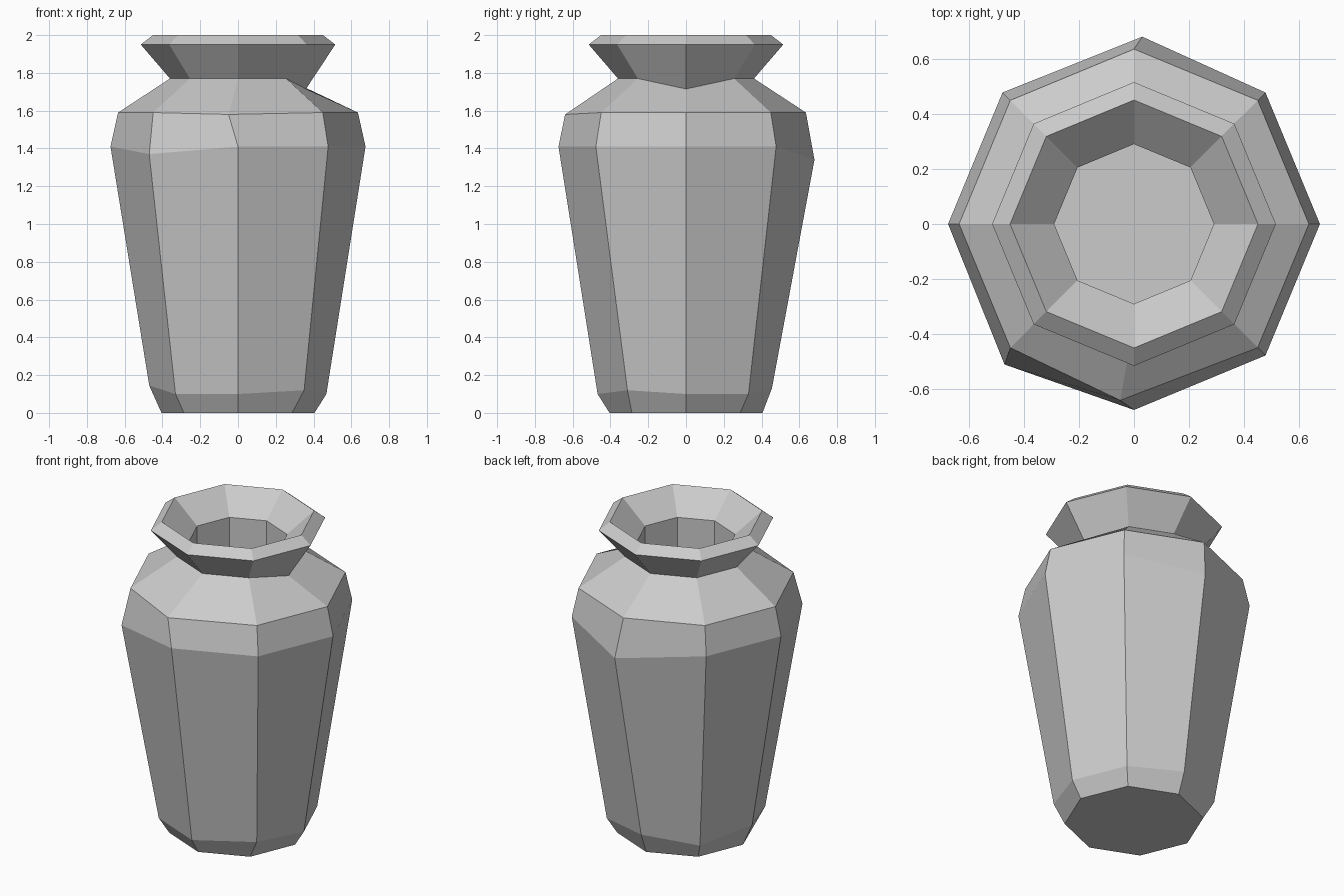
import bpy, bmesh
from math import cos, sin, pi

if "Cube" in bpy.data.objects:
    bpy.data.objects.remove(bpy.data.objects["Cube"])

SIDES = 8
# (radius, height) from the base, up the outside, over the lip and down the inside
PROFILE = [(0.405, 0.0), (0.468, 0.10), (0.675, 1.41), (0.635, 1.59),
           (0.36, 1.77), (0.515, 1.95), (0.45, 2.0), (0.29, 1.86), (0.29, 1.2)]

# Hand-hewn irregularities: (ring, side) -> position; side 0 is +x, 2 is back, 6 is front
DENTS = {
    (1, 4): (-0.47, 0.0, 0.145),
    (1, 7): (0.35, -0.31, 0.12),
    (1, 2): (0.0, 0.455, 0.13),
    (2, 5): (-0.47, -0.51, 1.37),
    (2, 2): (0.03, 0.68, 1.34),
    (3, 6): (-0.05, -0.64, 1.58),
    (4, 0): (0.36, 0.0, 1.715),
}

# Eight-sided vase body
bm = bmesh.new()
rings = []
for i, (r, z) in enumerate(PROFILE):
    ring = []
    for k in range(SIDES):
        a = 2 * pi * k / SIDES
        ring.append(bm.verts.new(DENTS.get((i, k), (r * cos(a), r * sin(a), z))))
    rings.append(ring)

for low, high in zip(rings, rings[1:]):
    for k in range(SIDES):
        n = (k + 1) % SIDES
        bm.faces.new((low[k], low[n], high[n], high[k]))

# Underside and inner floor
bm.faces.new(rings[0][::-1])
bm.faces.new(rings[-1])
bmesh.ops.recalc_face_normals(bm, faces=bm.faces)

mesh = bpy.data.meshes.new("vase")
bm.to_mesh(mesh)
bm.free()
vase = bpy.data.objects.new("vase", mesh)
bpy.context.collection.objects.link(vase)
